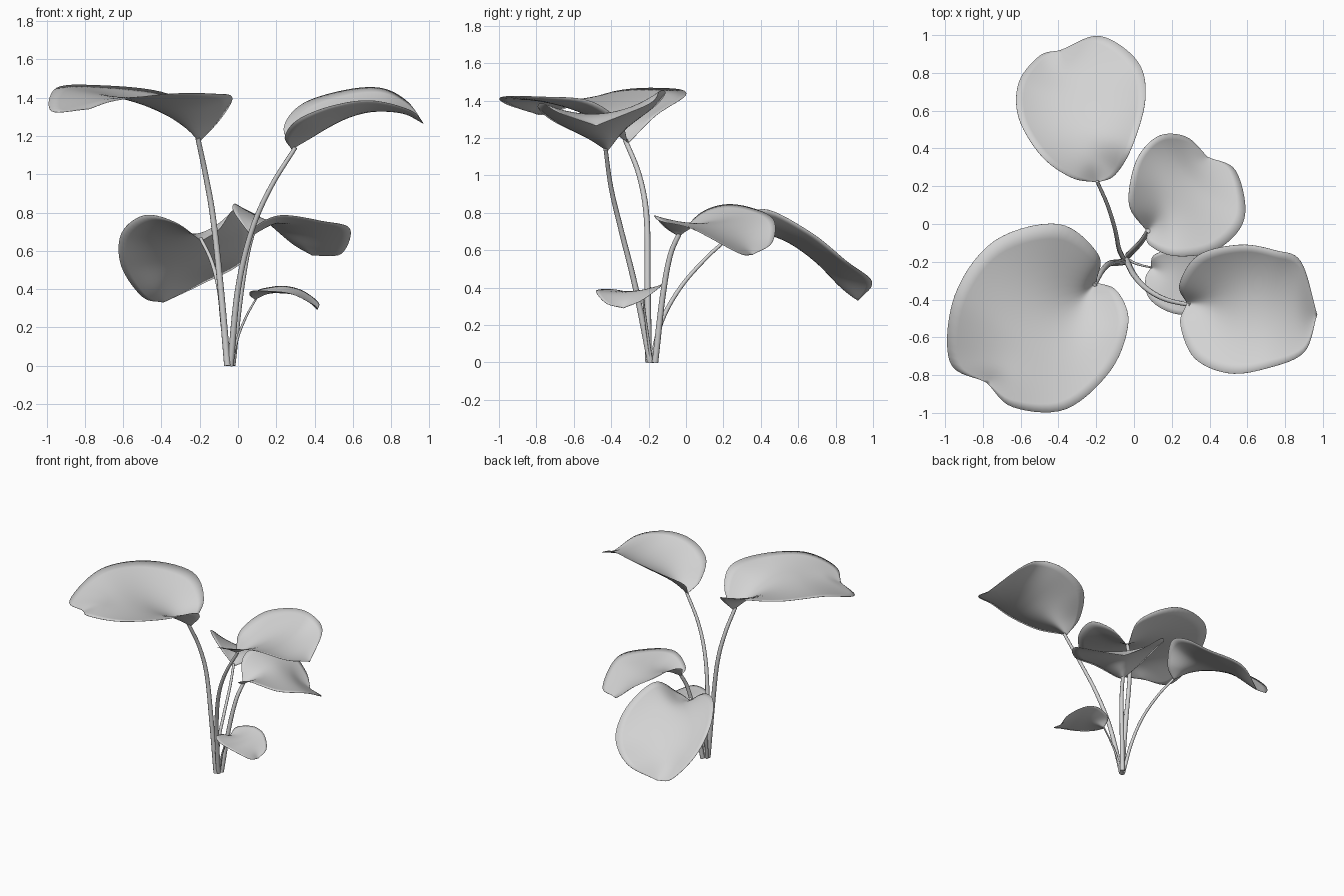
import bpy, bmesh
from mathutils import Vector

if "Cube" in bpy.data.objects:
    bpy.data.objects.remove(bpy.data.objects["Cube"])

grey = bpy.data.materials.new("plant_grey")
grey.diffuse_color = (0.65, 0.65, 0.65, 1)
grey.use_nodes = True
grey.node_tree.nodes["Principled BSDF"].inputs["Base Color"].default_value = grey.diffuse_color


def spline(points, steps):
    """Smooth curve through the given points."""
    p = [Vector(q) for q in points]
    p = [2 * p[0] - p[1]] + p + [2 * p[-1] - p[-2]]
    out = []
    for i in range(1, len(p) - 2):
        a, b, c, d = p[i - 1:i + 3]
        for k in range(steps):
            t = k / steps
            out.append(0.5 * (2 * b + (c - a) * t + (2 * a - 5 * b + 4 * c - d) * t * t
                              + (3 * b - a - 3 * c + d) * t ** 3))
    out.append(p[-2])
    return out


def add_object(name, mesh):
    ob = bpy.data.objects.new(name, mesh)
    bpy.context.collection.objects.link(ob)
    mesh.materials.clear()
    mesh.materials.append(grey)
    for f in mesh.polygons:
        f.use_smooth = True
    return ob


def leaf(name, rib, side_a, side_b, half=8):
    """Blade lofted from one edge across the midrib to the other edge."""
    ends = lambda s: [rib[0]] + s + [rib[-1]]
    mid, ea, eb = spline(rib, 7), spline(ends(side_a), 7), spline(ends(side_b), 7)
    bm = bmesh.new()
    rows = []
    for m, a, b in zip(mid, ea, eb):
        row = []
        for j in range(-half, half + 1):
            s = j / half
            row.append(bm.verts.new(m + (b - a) * (s / 2) + (a + b - 2 * m) * (s * s / 2)))
        rows.append(row)
    for r, q in zip(rows, rows[1:]):
        for j in range(2 * half):
            bm.faces.new((r[j], r[j + 1], q[j + 1], q[j]))
    bmesh.ops.remove_doubles(bm, verts=bm.verts, dist=0.0005)
    bm.normal_update()
    if sum(f.normal.z * f.calc_area() for f in bm.faces) < 0:
        bmesh.ops.reverse_faces(bm, faces=bm.faces)
    mesh = bpy.data.meshes.new(name)
    bm.to_mesh(mesh)
    bm.free()
    ob = add_object(name, mesh)
    mod = ob.modifiers.new("thickness", 'SOLIDIFY')
    mod.thickness = 0.002
    mod.offset = 0


def stem(name, points, r0, r1):
    """Tapered round stalk along a smooth path."""
    path = spline(points, 6)
    cu = bpy.data.curves.new(name, 'CURVE')
    cu.dimensions = '3D'
    cu.bevel_depth = 1
    cu.bevel_resolution = 3
    cu.use_fill_caps = True
    sp = cu.splines.new('POLY')
    sp.points.add(len(path) - 1)
    for i, p in enumerate(path):
        sp.points[i].co = (*p, 1)
        sp.points[i].radius = r0 + (r1 - r0) * i / (len(path) - 1)
    tmp = bpy.data.objects.new(name + "_path", cu)
    mesh = bpy.data.meshes.new_from_object(tmp)
    bpy.data.objects.remove(tmp)
    add_object(name, mesh)


# Stalks, fanning out from one root point
stem("stem_front_left", [(-.055, -.2, 0), (-.09, -.205, .4), (-.13, -.21, .77),
                         (-.17, -.25, 1.0), (-.21, -.325, 1.19)], .018, .013)
stem("stem_front_right", [(-.04, -.19, 0), (0, -.27, .4), (.07, -.345, .7),
                          (.17, -.4, .93), (.3, -.43, 1.14)], .017, .011)
stem("stem_back_right", [(-.03, -.165, 0), (.01, -.125, .35), (.045, -.085, .57),
                         (.075, -.035, .69)], .017, .013)
stem("stem_back_left", [(-.055, -.185, 0), (-.08, -.13, .22), (-.1, -.03, .4),
                        (-.14, .1, .55), (-.195, .225, .665)], .013, .009)
stem("stem_small", [(-.035, -.185, 0), (0, -.205, .15), (.045, -.22, .26),
                    (.095, -.23, .35)], .008, .005)

# Large front left leaf
leaf("leaf_front_left",
     [(-.2, -.31, 1.17), (-.27, -.38, 1.24), (-.36, -.46, 1.31), (-.47, -.55, 1.37),
      (-.58, -.65, 1.4), (-.69, -.76, 1.39), (-.78, -.84, 1.34)],
     [(-.19, -.16, 1.32), (-.4, -.0, 1.43), (-.74, -.09, 1.465), (-.95, -.38, 1.45), (-.975, -.73, 1.33)],
     [(-.09, -.355, 1.29), (-.03, -.52, 1.4), (-.12, -.77, 1.42), (-.36, -.98, 1.42), (-.64, -.97, 1.385)])

# Arched front right leaf
leaf("leaf_front_right",
     [(.28, -.42, 1.13), (.38, -.42, 1.19), (.49, -.43, 1.255), (.6, -.43, 1.305),
      (.72, -.44, 1.33), (.86, -.46, 1.32), (.97, -.48, 1.265)],
     [(.24, -.32, 1.25), (.34, -.165, 1.37), (.56, -.11, 1.44), (.75, -.14, 1.45), (.885, -.2, 1.38)],
     [(.245, -.53, 1.2), (.32, -.71, 1.29), (.5, -.79, 1.36), (.7, -.765, 1.385), (.9, -.68, 1.335)])

# Middle back right leaf
leaf("leaf_back_right",
     [(.07, -.04, .675), (.12, .03, .72), (.17, .1, .745), (.23, .17, .74),
      (.29, .24, .7), (.34, .31, .63), (.39, .355, .575)],
     [(-.02, .08, .8), (-.02, .22, .845), (.03, .37, .82), (.14, .47, .76), (.28, .46, .64)],
     [(.08, -.11, .72), (.22, -.17, .785), (.44, -.135, .755), (.585, .03, .715), (.54, .28, .585)])

# Drooping back left leaf
leaf("leaf_back_left",
     [(-.19, .22, .65), (-.22, .33, .685), (-.25, .45, .68), (-.28, .57, .63),
      (-.32, .7, .54), (-.36, .82, .43), (-.39, .92, .33)],
     [(-.33, .245, .75), (-.49, .36, .785), (-.61, .56, .69), (-.61, .75, .52), (-.5, .89, .36)],
     [(-.1, .26, .71), (-.01, .41, .82), (.06, .66, .7), (.02, .86, .54), (-.18, .995, .43)])

# Small low leaf
leaf("leaf_small",
     [(.09, -.23, .345), (.14, -.25, .37), (.19, -.27, .38), (.25, -.29, .38),
      (.31, -.31, .37), (.37, -.325, .335), (.415, -.335, .29)],
     [(.1, -.17, .39), (.17, -.14, .41), (.25, -.13, .415), (.34, -.155, .39), (.42, -.24, .33)],
     [(.06, -.29, .37), (.075, -.385, .39), (.16, -.455, .39), (.28, -.48, .375), (.4, -.425, .315)])
